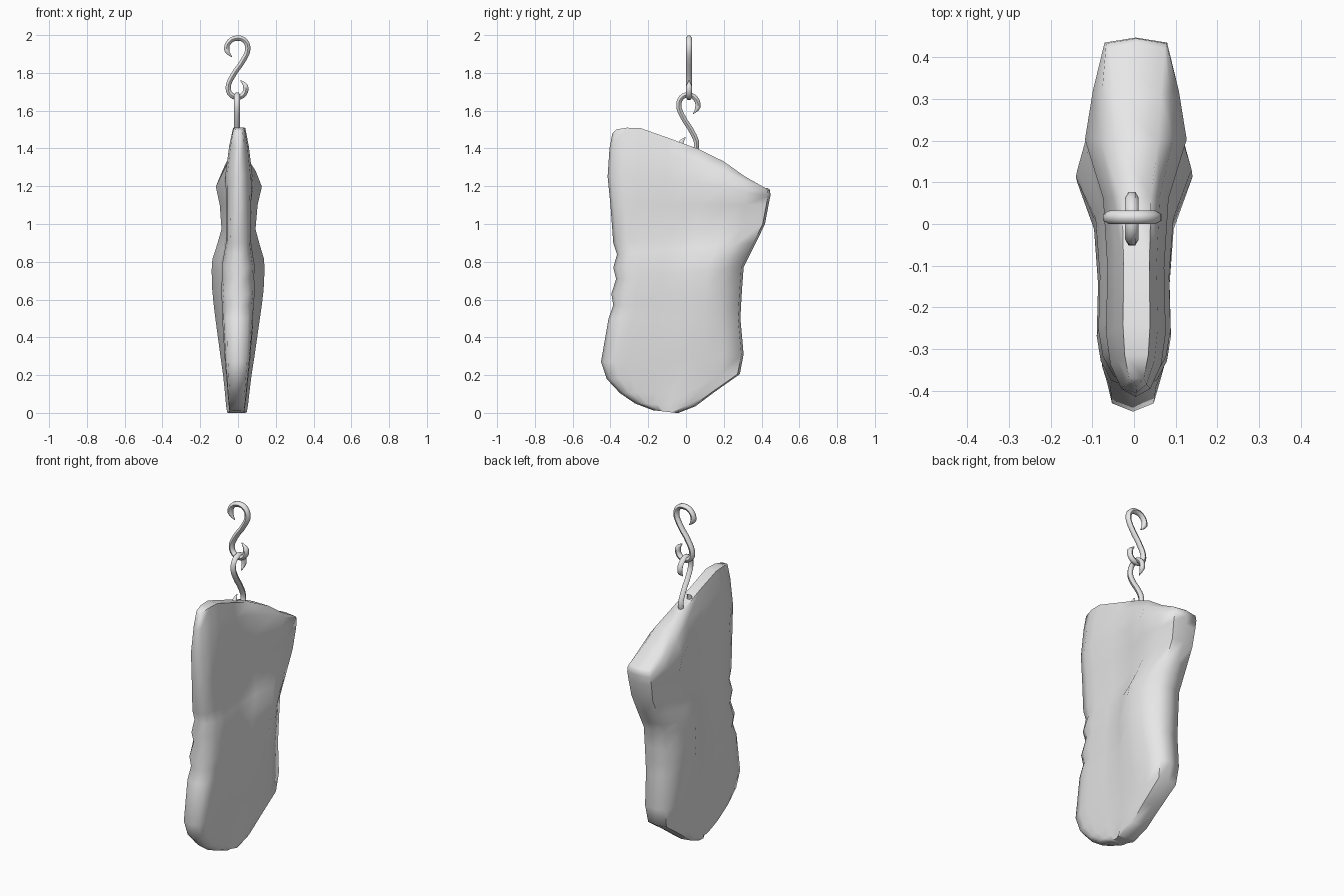
import bpy, bmesh, math

cube = bpy.data.objects.get("Cube")
if cube:
    bpy.data.objects.remove(cube, do_unlink=True)

grey = bpy.data.materials.new("pale grey")
grey.use_nodes = True
tone = (0.8, 0.8, 0.8, 1)
grey.diffuse_color = tone
for node in grey.node_tree.nodes:
    if node.type == 'BSDF_PRINCIPLED':
        node.inputs["Base Color"].default_value = tone


def lerp(a, b, t):
    return a + (b - a) * t


def finish(ob, angle):
    bpy.ops.object.select_all(action='DESELECT')
    ob.select_set(True)
    bpy.context.view_layer.objects.active = ob
    if ob.type == 'CURVE':
        bpy.ops.object.convert(target='MESH')
    bpy.ops.object.shade_smooth_by_angle(angle=math.radians(angle))


# Meat slab rows: front y, front z, back y, back z, half widths (front, middle, back)
rows = [
    (-.17, .012, -.04, .00, .03, .052, .045),
    (-.27, .05, .05, .035, .035, .058, .05),
    (-.35, .105, .15, .11, .04, .065, .055),
    (-.42, .18, .285, .205, .045, .075, .06),
    (-.45, .27, .305, .31, .05, .09, .065),
    (-.41, .50, .288, .50, .055, .118, .07),
    (-.385, .57, .292, .58, .05, .128, .07),
    (-.395, .63, .297, .66, .055, .136, .07),
    (-.37, .71, .305, .77, .045, .14, .07),
    (-.385, .77, .335, .83, .05, .137, .07),
    (-.365, .84, .37, .90, .045, .115, .07),
    (-.385, .90, .418, 1.0, .045, .09, .07),
    (-.40, 1.1, .437, 1.1, .04, .1, .075),
    (-.415, 1.25, .447, 1.15, .035, .122, .075),
    (-.405, 1.4, .445, 1.18, .025, .088, .072),
    (-.39, 1.48, .433, 1.19, .018, .052, .068),
]
stations = [0, .07, .16, .35, .55, .72, .86, 1]
fullness = [0, .3, .42, .38, .5, 1, .6, 0]              # side swelling at each station
crown = [.02, .05, .075, .077, .077, .06, .022, 0]      # arch of the sloping top
n = len(stations)

bm = bmesh.new()
rings = []
for r, (yf, zf, yb, zb, wf, wm, wb) in enumerate(rows):
    arch = max(0, r - 12) / 3
    lean = lerp(-.006, .006, r / 15)
    y0 = yf + min(.02, (yb - yf) * .1)
    y1 = yb - .012
    left, right = [], []
    for u, full, rise in zip(stations, fullness, crown):
        w = lerp(wf if u < .7 else wb, wm, full)
        y, z = lerp(y0, y1, u), lerp(zf, zb, u) + arch * rise
        left.append(bm.verts.new((lean + w, y, z)))
        right.append(bm.verts.new((lean - w, y, z)))
    front = bm.verts.new((lean, yf, zf))
    back = bm.verts.new((lean, yb, zb))
    rings.append([front] + left + [back] + right[::-1])

# Side skin
count = len(rings[0])
for low, high in zip(rings, rings[1:]):
    for i in range(count):
        j = (i + 1) % count
        bm.faces.new((low[i], low[j], high[j], high[i]))

# Bottom and top skins
for ring in (rings[0], rings[-1]):
    for i in range(1, n):
        bm.faces.new((ring[i], ring[i + 1], ring[-i - 1], ring[-i]))
    bm.faces.new((ring[0], ring[1], ring[-1]))
    bm.faces.new((ring[n], ring[n + 1], ring[n + 2]))
bmesh.ops.recalc_face_normals(bm, faces=bm.faces)

mesh = bpy.data.meshes.new("meat_slab")
bm.to_mesh(mesh)
bm.free()
slab = bpy.data.objects.new("meat_slab", mesh)
mesh.materials.append(grey)
bpy.context.collection.objects.link(slab)
finish(slab, 68)

# S-shaped hooks, one turned a quarter and hung from the other
hook_path = [(-.03, 1.885), (-.057, 1.92), (-.045, 1.965), (0, 1.985), (.04, 1.97),
             (.054, 1.93), (.04, 1.885), (-.035, 1.77), (-.05, 1.72),
             (-.035, 1.685), (0, 1.672), (.035, 1.69), (.042, 1.73), (.015, 1.762)]


def make_hook(name, place):
    cu = bpy.data.curves.new(name, 'CURVE')
    cu.dimensions = '3D'
    cu.bevel_depth = .016
    cu.bevel_resolution = 1
    cu.resolution_u = 3
    cu.use_fill_caps = True
    sp = cu.splines.new('BEZIER')
    sp.bezier_points.add(len(hook_path) - 1)
    for p, (a, z) in zip(sp.bezier_points, hook_path):
        p.co = place(a, z)
        p.handle_left_type = p.handle_right_type = 'AUTO'
    for end in (0, -1):
        sp.bezier_points[end].radius = .15
    cu.materials.append(grey)
    ob = bpy.data.objects.new(name, cu)
    bpy.context.collection.objects.link(ob)
    finish(ob, 60)


make_hook("upper_hook", lambda a, z: (a - .002, .016, z - .001))
make_hook("lower_hook", lambda a, z: (-.005, .011 - .9 * a, z - .302))
